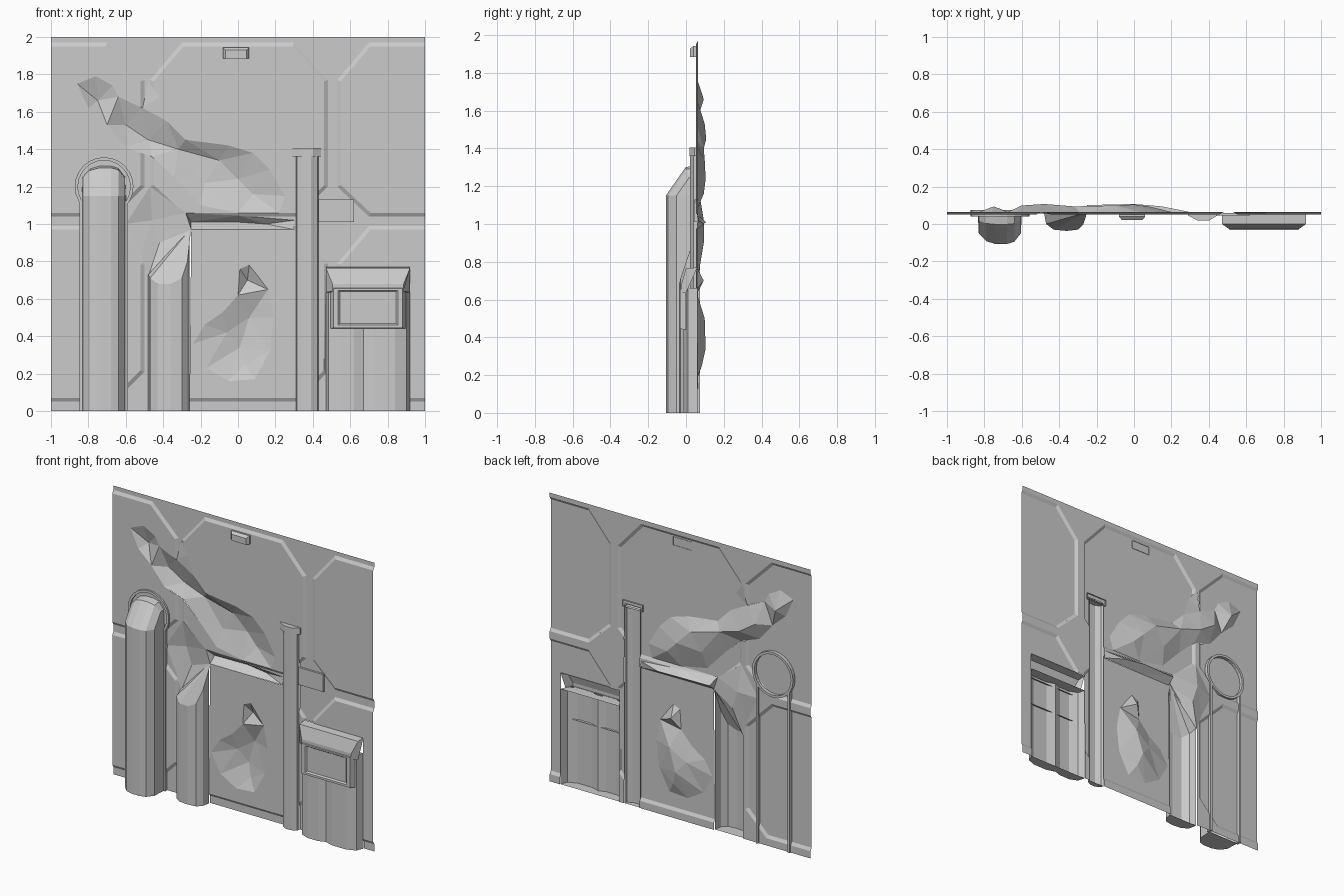
import bpy, bmesh, math
from mathutils import Vector
from mathutils.geometry import delaunay_2d_cdt

cube = bpy.data.objects.get("Cube")
if cube:
    bpy.data.objects.remove(cube)

GREY = (0.6, 0.6, 0.6, 1)
mat = bpy.data.materials.new("plain grey")
mat.use_nodes = True
mat.diffuse_color = GREY
mat.node_tree.nodes["Principled BSDF"].inputs["Base Color"].default_value = GREY

BACK, RAISE, BEVEL = 0.064, 0.012, 0.02


def build(name, verts, faces, fix=False):
    mesh = bpy.data.meshes.new(name)
    mesh.from_pydata(verts, [], faces)
    if fix:
        bm = bmesh.new()
        bm.from_mesh(mesh)
        bmesh.ops.recalc_face_normals(bm, faces=bm.faces)
        bm.to_mesh(mesh)
        bm.free()
    mesh.materials.append(mat)
    obj = bpy.data.objects.new(name, mesh)
    bpy.context.collection.objects.link(obj)
    return obj


def loft(name, rings, cap_end=False, cap_start=False, closed=False):
    """Skin a row of equal-length rings, open at the back unless closed."""
    n = len(rings[0])
    faces = []
    for r in range(len(rings) - 1):
        for i in range(n if closed else n - 1):
            a, b = r * n + i, r * n + (i + 1) % n
            faces.append((a, b, b + n, a + n))
    last = (len(rings) - 1) * n
    if cap_start:
        faces.append(tuple(reversed(range(n))))
    if cap_end:
        faces.append(tuple(range(last, last + n)))
    return build(name, [v for r in rings for v in r], faces, closed)


def prism(name, profile, z0, z1, top=True):
    return loft(name, [[(x, y, z) for x, y in profile] for z in (z0, z1)], top, True)


def box(name, x0, x1, y0, y1, z0, z1):
    pts = [(x0, z0), (x1, z0), (x1, z1), (x0, z1)]
    return loft(name, [[(x, y, z) for x, z in pts] for y in (y0, y1)], True, True, True)


def inside(p, poly):
    hit = False
    for a, b in zip(poly, poly[1:] + poly[:1]):
        if (a[1] > p[1]) != (b[1] > p[1]):
            if p[0] < a[0] + (p[1] - a[1]) * (b[0] - a[0]) / (b[1] - a[1]):
                hit = not hit
    return hit


def edge_gap(p, poly):
    """Distance inside a counter-clockwise convex outline."""
    gaps = []
    for a, b in zip(poly, poly[1:] + poly[:1]):
        e = (Vector(b) - Vector(a)).normalized()
        gaps.append(e.x * (p[1] - a[1]) - e.y * (p[0] - a[0]))
    return min(gaps)


def inset(poly, d):
    out = []
    for i, p in enumerate(poly):
        e1 = (Vector(p) - Vector(poly[i - 1])).normalized()
        e2 = (Vector(poly[(i + 1) % len(poly)]) - Vector(p)).normalized()
        n1, n2 = Vector((-e1.y, e1.x)), Vector((-e2.y, e2.x))
        out.append(tuple(Vector(p) + (n1 + n2) * d / (1 + n1.dot(n2))))
    return out


# Raised wall panels with cut corners
panels = []
for z0, z1 in ((1.04, 1.97), (0.05, 0.99)):
    lo, hi = z0 + 0.16, z1 - 0.2
    panels += [
        [(-1.1, z0), (-.66, z0), (-.5, lo), (-.5, hi), (-.7, z1), (-1.1, z1)],
        [(-.3, z0), (.32, z0), (.48, lo), (.48, hi), (.3, z1), (-.3, z1), (-.47, hi), (-.47, lo)],
        [(.7, z0), (1.1, z0), (1.1, z1), (.7, z1), (.53, hi), (.53, lo)]]


def wall_y(x, z):
    gap = max(edge_gap((x, z), p) for p in panels)
    return BACK - RAISE * min(1, max(0, gap / BEVEL))


# Battered dents: outline, then inner points with their depth
dents = {
    "upper_dent": ([(-.9, 1.66), (-.86, 1.75), (-.76, 1.79), (-.67, 1.74), (-.64, 1.68), (-.51, 1.62),
                    (-.48, 1.76), (-.42, 1.68), (-.38, 1.55), (-.28, 1.45), (-.05, 1.42), (.08, 1.38),
                    (.17, 1.29), (.25, 1.15), (.22, 1.06), (0, 1.06), (-.2, 1.1), (-.34, 1.25),
                    (-.46, 1.36), (-.6, 1.41), (-.7, 1.53), (-.84, 1.53), (-.8, 1.62)],
                   [(-.75, 1.66, .03), (-.6, 1.53, .035), (-.48, 1.45, .043), (-.32, 1.4, .03),
                    (-.1, 1.34, .035), (0, 1.24, .04), (.08, 1.16, .03), (-.18, 1.22, .025)]),
    "seam_dent": ([(-.6, 1), (-.47, 1.2), (-.28, 1.06), (0, 1.045), (.3, 1.02), (.3, .97), (0, .97),
                   (-.25, .97), (-.48, .72), (-.52, .84)],
                  [(-.46, 1.02, .03), (-.42, .9, .03), (-.25, 1.01, .037), (0, 1.01, .043), (.15, 1, .03)]),
    "lower_dent": ([(0, .96), (.06, .78), (.19, .81), (.1, .73), (.16, .65), (.19, .5), (.17, .32),
                    (.09, .17), (-.05, .16), (-.17, .23), (-.24, .36), (-.18, .46), (-.08, .53),
                    (0, .62), (.01, .76)],
                   [(.05, .7, .03), (.06, .5, .035), (-.06, .42, .02), (.01, .34, .04), (.04, .25, .02)]),
}
for name, (outline, inner) in dents.items():
    pts = [Vector(p) for p in outline] + [Vector(p[:2]) for p in inner]
    depth = [0] * len(outline) + [p[2] for p in inner]
    v, _, f, orig, _, _ = delaunay_2d_cdt(pts, [], [list(range(len(outline)))], 1, 1e-5)
    build(name, [(p.x, BACK + depth[o[0]] if depth[o[0]] else wall_y(p.x, p.y), p.y)
                 for p, o in zip(v, orig)], f)

# Wall sheet, opened behind the dents and hollow fittings
holes = [d[0] for d in dents.values()]
holes += [[(-.48, 0), (-.26, 0), (-.25, .97), (-.48, .72)],
          [(.31, 0), (.43, 0), (.43, 1.38), (.31, 1.38)],
          [(.47, 0), (.92, 0), (.92, .77), (.47, .77)]]
loops = [[(-1, 0), (1, 0), (1, 2), (-1, 2)]] + holes + panels + [inset(p, BEVEL) for p in panels]
pts, edges = [], []
for loop in loops:
    s, n = len(pts), len(loop)
    pts += [Vector(p) for p in loop]
    edges += [(s + i, s + (i + 1) % n) for i in range(n)]
v, _, f, *_ = delaunay_2d_cdt(pts, edges, [], 0, 1e-5)
keep = []
for face in f:
    c = sum((v[i] for i in face), Vector((0, 0))) / len(face)
    if abs(c.x) < 1 and not any(inside(c, h) for h in holes):
        keep.append(face)
wall = build("wall_sheet", [(p.x, wall_y(p.x, p.y), p.y) for p in v], keep)
bm = bmesh.new()
bm.from_mesh(wall.data)
bmesh.ops.delete(bm, geom=[p for p in bm.verts if not p.link_faces], context='VERTS')
bm.to_mesh(wall.data)
bm.free()

# Large pipe bending back into the wall
big = [(-.835, .05), (-.83, -.05), (-.79, -.092), (-.74, -.107), (-.68, -.107),
       (-.64, -.095), (-.605, -.05), (-.6, .05)]
bend = 1.15
elbow = [[(x, .05 - (.05 - y) * k, bend + (.05 - y) * h) for x, y in big]
         for k, h in ((1, 0), (.33, .96), (0, 1.02))]
loft("large_pipe", [[(x, y, 0) for x, y in big]] + elbow, cap_start=True)

# Collar ring and side flanges around the large pipe
rings = []
for r, y in ((.14, .04), (.157, .04), (.157, .075), (.14, .075), (.14, .04)):
    rings.append([(-.716 + r * math.cos(t * math.tau / 24), y, 1.2 + r * math.sin(t * math.tau / 24))
                  for t in range(24)])
loft("pipe_collar", rings, closed=True)
for side, x in (("right", -.847), ("left", -.603)):
    box("pipe_flange_" + side, x, x + .015, .04, .075, 0, 1.12)

# Broken pipe with a crushed top folded to the seam
small = [(-.48, .055), (-.47, 0), (-.43, -.03), (-.36, -.037), (-.3, -.03), (-.27, 0), (-.26, .055)]
tops = [.73, .71, .68, .68, .71, .8, .96]
loft("broken_pipe", [[(x, y, 0) for x, y in small],
                     [(x, y, z) for (x, y), z in zip(small, tops)]], cap_start=True)
fold = [(x, y, z) for (x, y), z in zip(small, tops)] + [(-.25, BACK, .98)]
build("crushed_top", fold, [(i, i + 1, 7) for i in range(6)])

# Post with a cap and side bracket
prism("post", [(.31, .06), (.315, .04), (.35, .022), (.39, .022), (.425, .04), (.43, .06)], 0, 1.37)
prism("post_cap", [(.29, .06), (.29, .045), (.34, .018), (.4, .018), (.445, .045), (.445, .06)], 1.36, 1.405)
box("post_bracket", .43, .62, .046, .06, 1.01, 1.13)

# Console: ribbed body, sloped hood and framed screen
prism("console_body", [(.47, .06), (.485, .01), (.54, -.012), (.62, -.012), (.67, .005), (.73, -.014),
                       (.84, -.014), (.9, .01), (.92, .06)], 0, .66)
hood = [(.06, .77), (0, .765), (-.025, .68), (-.025, .64), (.0, .635)]
loft("console_hood", [[(x + s * (.035 if y < -.01 else 0), y, z) for y, z in hood]
                      for x, s in ((.92, -1), (.47, 1))], True, True)
screen = []
for x0, x1, z0, z1, y in ((.495, .895, .44, .665, 0), (.51, .88, .445, .655, -.032),
                          (.535, .855, .46, .645, -.032), (.545, .845, .468, .638, -.022)):
    screen.append([(x0, y, z0), (x1, y, z0), (x1, y, z1), (x0, y, z1)])
loft("console_screen", screen, cap_end=True, closed=True)

# Small latch near the top edge
latch = []
for g, y in ((0, .055), (0, .04), (.014, .022)):
    latch.append([(-.08 + g, y, 1.885), (.06 - g, y, 1.885), (.06 - g, y, 1.943 - g), (-.08 + g, y, 1.943 - g)])
loft("latch", latch, cap_end=True, closed=True)
